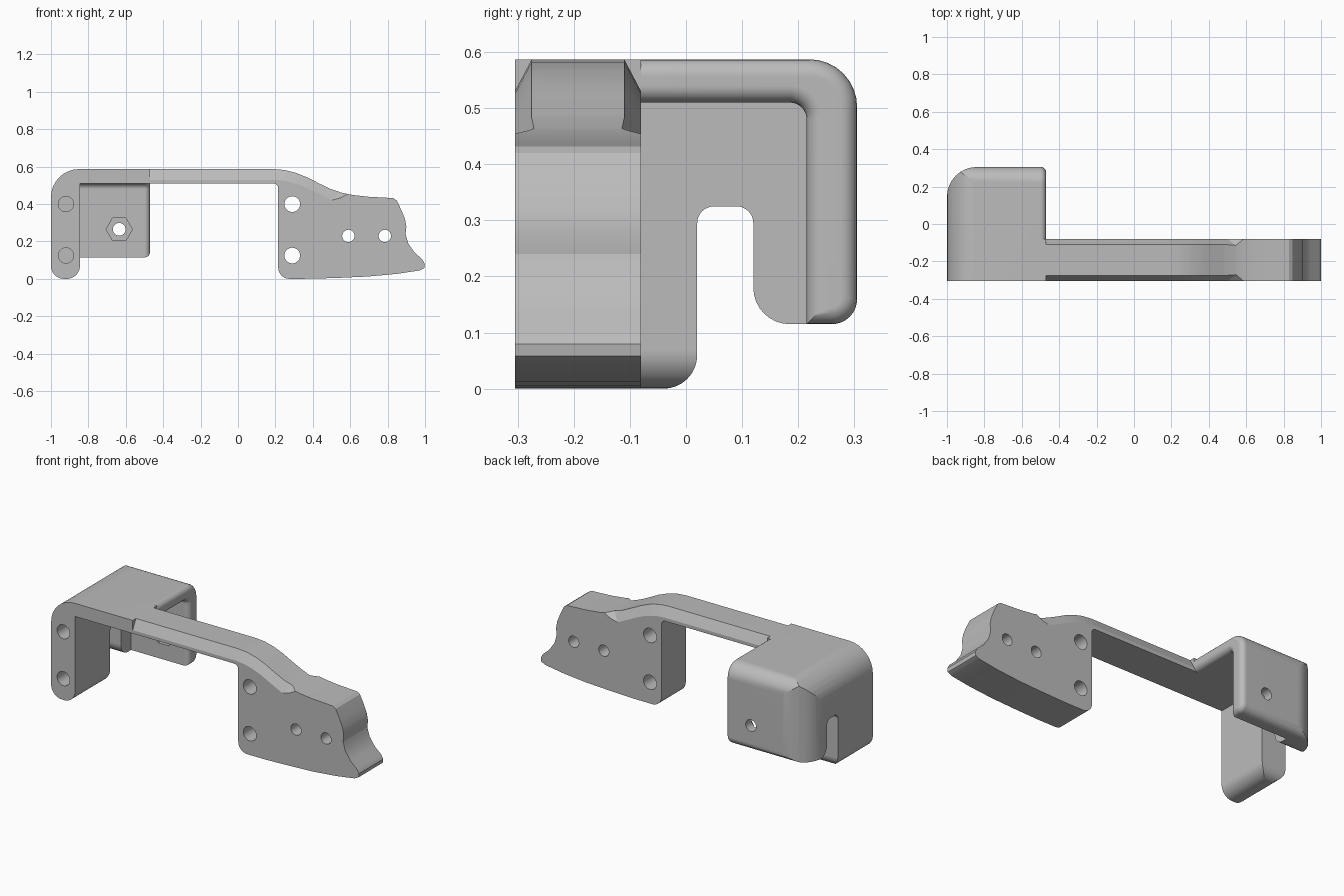
import bpy, bmesh, math
from mathutils import Vector

cube = bpy.data.objects.get("Cube")
if cube:
    bpy.data.objects.remove(cube, do_unlink=True)

grey = bpy.data.materials.new("plain_grey")
grey.use_nodes = True
grey.diffuse_color = (0.5, 0.5, 0.5, 1)
grey.node_tree.nodes["Principled BSDF"].inputs["Base Color"].default_value = (0.5, 0.5, 0.5, 1)


def rounded(corners, steps=8):
    """Outline from (u, v) or (u, v, radius) corners."""
    out = []
    for i, c in enumerate(corners):
        p = Vector(c[:2])
        if len(c) < 3:
            out.append(p)
            continue
        a = (Vector(corners[i - 1][:2]) - p).normalized()
        b = (Vector(corners[(i + 1) % len(corners)][:2]) - p).normalized()
        half = a.angle(b) / 2
        centre = p + (a + b).normalized() * c[2] / math.sin(half)
        start = p + a * c[2] / math.tan(half) - centre
        end = p + b * c[2] / math.tan(half) - centre
        for k in range(steps + 1):
            t = k / steps
            sweep = start.angle(end)
            out.append(centre + (start * math.sin((1 - t) * sweep)
                                 + end * math.sin(t * sweep)) / math.sin(sweep))
    return out


def circle(u, v, r, n=32):
    return [Vector((u + r * math.cos(math.tau * k / n), v + r * math.sin(math.tau * k / n)))
            for k in range(n)]


def loft(name, sections, triangulate=False):
    """Closed solid through matching cross-sections."""
    bm = bmesh.new()
    rings = [[bm.verts.new(p) for p in s] for s in sections]
    n = len(rings[0])
    for r, s in zip(rings, rings[1:]):
        for i in range(n):
            j = (i + 1) % n
            bm.faces.new((r[i], r[j], s[j], s[i]))
    bm.faces.new(rings[0])
    bm.faces.new(rings[-1])
    if triangulate:
        bmesh.ops.triangulate(bm, faces=bm.faces[:])
    bmesh.ops.recalc_face_normals(bm, faces=bm.faces[:])
    mesh = bpy.data.meshes.new(name)
    bm.to_mesh(mesh)
    bm.free()
    mesh.materials.append(grey)
    obj = bpy.data.objects.new(name, mesh)
    bpy.context.collection.objects.link(obj)
    return obj


def prism(name, outline, axis, lo, hi):
    place = {"x": lambda p, t: (t, p[0], p[1]),
             "y": lambda p, t: (p[0], t, p[1]),
             "z": lambda p, t: (p[0], p[1], t)}[axis]
    return loft(name, [[place(p, t) for p in outline] for t in (lo, hi)])


def combine(obj, tool, operation="DIFFERENCE"):
    mod = obj.modifiers.new("cut", "BOOLEAN")
    mod.operation, mod.object, mod.solver = operation, tool, "EXACT"
    bpy.context.view_layer.objects.active = obj
    bpy.ops.object.modifier_apply(modifier=mod.name)
    bpy.data.objects.remove(tool, do_unlink=True)


def drill(obj, x, z, r, lo, hi, sides=32):
    combine(obj, prism("drill", circle(x, z, r, sides), "y", lo, hi))


def finish(obj):
    bpy.ops.object.select_all(action="DESELECT")
    obj.select_set(True)
    bpy.context.view_layer.objects.active = obj
    bpy.ops.object.shade_smooth_by_angle(angle=math.radians(20))
    obj.modifiers.new("even_normals", "WEIGHTED_NORMAL").keep_sharp = True


FRONT, BACK, TOP, END = -0.305, -0.08, 0.587, -0.47

# Hooked mount: side, front and top outlines intersected, then hollowed
side = rounded([(-0.5, 0), (0.02, 0, 0.06), (0.02, 0.325, 0.03), (0.12, 0.325, 0.03),
                (0.12, 0.115, 0.065), (0.305, 0.115, 0.045), (0.305, TOP, 0.085), (-0.5, TOP)])
face = rounded([(-1, 0, 0.07), (-0.845, 0, 0.07), (-0.845, 0.09), (END, 0.09),
                (END, TOP), (-1, TOP, 0.15)])
plan = rounded([(-1, -0.6), (-0.2, -0.6), (-0.2, 0.305), (-1, 0.305, 0.16)])
hollow = rounded([(-0.6, -0.2), (0.215, -0.2), (0.215, 0.51, 0.03), (-0.6, 0.51)])
mount = prism("hooked_mount", side, "x", -1.2, -0.2)
combine(mount, prism("face", face, "y", FRONT, 0.5), "INTERSECT")
combine(mount, prism("plan", plan, "z", -0.2, 0.9), "INTERSECT")
combine(mount, prism("hollow", hollow, "x", -0.845, 0))

# Rounded rim around the open end of the mount
bm = bmesh.new()
bm.from_mesh(mount.data)
bmesh.ops.remove_doubles(bm, verts=bm.verts[:], dist=0.0002)
bmesh.ops.dissolve_limit(bm, angle_limit=0.005, verts=bm.verts[:], edges=bm.edges[:])
rim = [e for e in bm.edges if all(abs(v.co.x - END) < 0.001 for v in e.verts)
       and e.calc_face_angle(0) > 1]
bmesh.ops.bevel(bm, geom=rim, offset=0.032, segments=5, profile=0.5,
                affect="EDGES", clamp_overlap=True)
bm.to_mesh(mount.data)
bm.free()

# Screw holes in the leg, and the nut pocket in the back plate
for z in (0.125, 0.4):
    drill(mount, -0.92, z, 0.041, -0.5, -0.1)
drill(mount, -0.635, 0.265, 0.07, 0.1, 0.25, 6)
drill(mount, -0.635, 0.265, 0.034, 0.1, 0.5)
finish(mount)

# Arm with the shaped end block
crest = [(-0.56, TOP), (0.19, TOP), (0.25, 0.582), (0.31, 0.567), (0.37, 0.543),
         (0.43, 0.512), (0.49, 0.483), (0.55, 0.462), (0.61, 0.449)]
tail = [(0.7, 0.439), (0.83, 0.432), (0.848, 0.42), (0.875, 0.365), (0.893, 0.32),
        (0.9, 0.28), (0.896, 0.24), (0.91, 0.19), (0.945, 0.14), (0.985, 0.105),
        (0.999, 0.08), (0.996, 0.058), (0.97, 0.045), (0.85, 0.027), (0.7, 0.013),
        (0.55, 0.006), (0.4, 0.001)]
inside = [(0.215, 0, 0.06), (0.215, 0.51, 0.025), (-0.56, 0.51)]
arm = prism("arm_and_end_block", rounded(crest + tail + inside), "y", FRONT, BACK)

# Long chamfers along both upper edges, running out on the block
for edge, inward in ((FRONT, 0.03), (BACK, -0.03)):
    sections = []
    for x, z in [(END, TOP)] + crest[1:]:
        fade = min(1, max(0, (0.61 - x) / 0.12))
        drop = 0.057 * fade
        lift = 0 if fade > 0 else 0.01
        low = z + lift - drop
        sections.append([(x, edge - 0.3 * inward, low - 0.3 * drop),
                         (x, edge + 1.3 * inward, low + 1.3 * drop),
                         (x, edge + 1.3 * inward, z + 0.1),
                         (x, edge - 0.3 * inward, z + 0.1)])
    combine(arm, loft("chamfer", sections, True))

# Through holes in the block
for x, z, r in ((0.29, 0.125, 0.042), (0.29, 0.4, 0.042), (0.59, 0.23, 0.033), (0.785, 0.23, 0.033)):
    drill(arm, x, z, r, -0.5, 0.2)
finish(arm)
